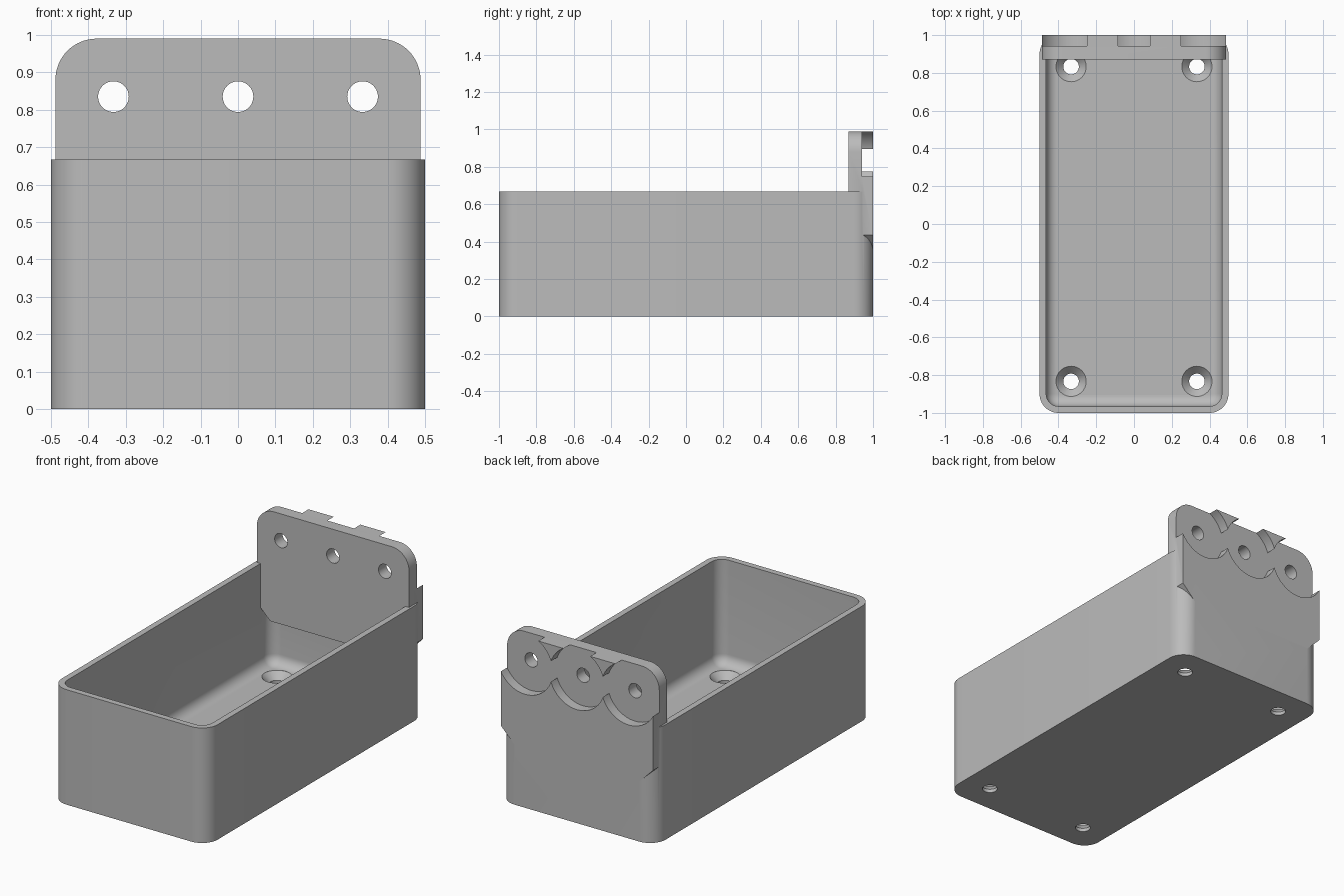
import bpy, bmesh, math
from math import sin, cos, pi

if "Cube" in bpy.data.objects:
    bpy.data.objects.remove(bpy.data.objects["Cube"], do_unlink=True)

grey = bpy.data.materials.new("plain grey")
grey.use_nodes = True
GREY = (0.5, 0.5, 0.5, 1)
grey.diffuse_color = GREY
grey.node_tree.nodes["Principled BSDF"].inputs["Base Color"].default_value = GREY


def arc(cx, cy, r, a0, a1, n):
    return [(cx + r * cos(a0 + (a1 - a0) * i / n), cy + r * sin(a0 + (a1 - a0) * i / n))
            for i in range(n + 1)]


def circle(cx, cy, r, n=64):
    return arc(cx, cy, r, 0, 2 * pi, n)[:-1]


def rounded_rect(hx, hy, r, n=12):
    pts = []
    for k, (sx, sy) in enumerate([(1, 1), (-1, 1), (-1, -1), (1, -1)]):
        pts += arc(sx * (hx - r), sy * (hy - r), r, k * pi / 2, (k + 1) * pi / 2, n)
    return pts


def loft(name, rings):
    """Capped solid through rings of 3D points."""
    bm = bmesh.new()
    loops = [[bm.verts.new(p) for p in ring] for ring in rings]
    for a, b in zip(loops, loops[1:]):
        for i in range(len(a)):
            j = (i + 1) % len(a)
            bm.faces.new((a[i], a[j], b[j], b[i]))
    bm.faces.new(loops[0])
    bm.faces.new(loops[-1])
    bmesh.ops.recalc_face_normals(bm, faces=bm.faces)
    me = bpy.data.meshes.new(name)
    bm.to_mesh(me)
    bm.free()
    me.materials.append(grey)
    ob = bpy.data.objects.new(name, me)
    bpy.context.collection.objects.link(ob)
    return ob


def at_z(pts, z):
    return [(x, y, z) for x, y in pts]


def along_y(name, pts, y0, y1):
    return loft(name, [[(x, y, z) for x, z in pts] for y in (y0, y1)])


def combine(ob, other, op):
    mod = ob.modifiers.new(op.lower(), "BOOLEAN")
    mod.operation, mod.solver, mod.object = op, "EXACT", other
    bpy.context.view_layer.objects.active = ob
    bpy.ops.object.modifier_apply(modifier=mod.name)
    bpy.data.objects.remove(other, do_unlink=True)


# Open bin with a filleted floor
HEIGHT, FLOOR, WALL, FILLET = 0.667, 0.06, 0.035, 0.06
outer = rounded_rect(0.5, 1, 0.1)
tray = loft("wall_bin", [at_z(outer, 0), at_z(outer, HEIGHT)])
rings = []
for i in range(9):
    t = i / 8 * pi / 2
    d = FILLET * (1 - sin(t))
    rings.append(at_z(rounded_rect(0.5 - WALL - d, 1 - WALL - d, 0.066 - d),
                      FLOOR + FILLET * (1 - cos(t))))
rings.append(at_z(rounded_rect(0.5 - WALL, 1 - WALL, 0.066), 0.9))
combine(tray, loft("cavity_cutter", rings), "DIFFERENCE")

# Mounting plate: rounded top corners, chamfered lower corners
PW, R, LOW, CH, TOP = 0.488, 0.11, 0.35, 0.085, 0.99
outline = arc(PW - R, TOP - R, R, 0, pi / 2, 16) + arc(R - PW, TOP - R, R, pi / 2, pi, 16)
outline += [(-PW, LOW + CH), (CH - PW, LOW), (PW - CH, LOW), (PW, LOW + CH)]
combine(tray, along_y("mounting_plate", outline, 0.87, 1), "UNION")

# Three screw holes, each in a round pocket on the back
HZ = 0.835
for x in (-0.333, 0, 0.333):
    combine(tray, along_y("pocket_cutter", circle(x, HZ, 0.177), 0.942, 1.1), "DIFFERENCE")
    combine(tray, along_y("hole_cutter", circle(x, HZ, 0.041, 40), 0.8, 1.1), "DIFFERENCE")

# Countersunk holes in the floor
for x in (-0.333, 0.333):
    for y in (-0.833, 0.833):
        steps = [(0.041, -0.1), (0.041, 0.02), (0.08, FLOOR), (0.08, 0.1)]
        combine(tray, loft("countersink_cutter",
                           [at_z(circle(x, y, r, 40), z) for r, z in steps]), "DIFFERENCE")

# Smooth rounded walls, sharp edges kept
bpy.ops.object.select_all(action="DESELECT")
tray.select_set(True)
bpy.context.view_layer.objects.active = tray
bpy.ops.object.shade_smooth_by_angle(angle=math.radians(30))
